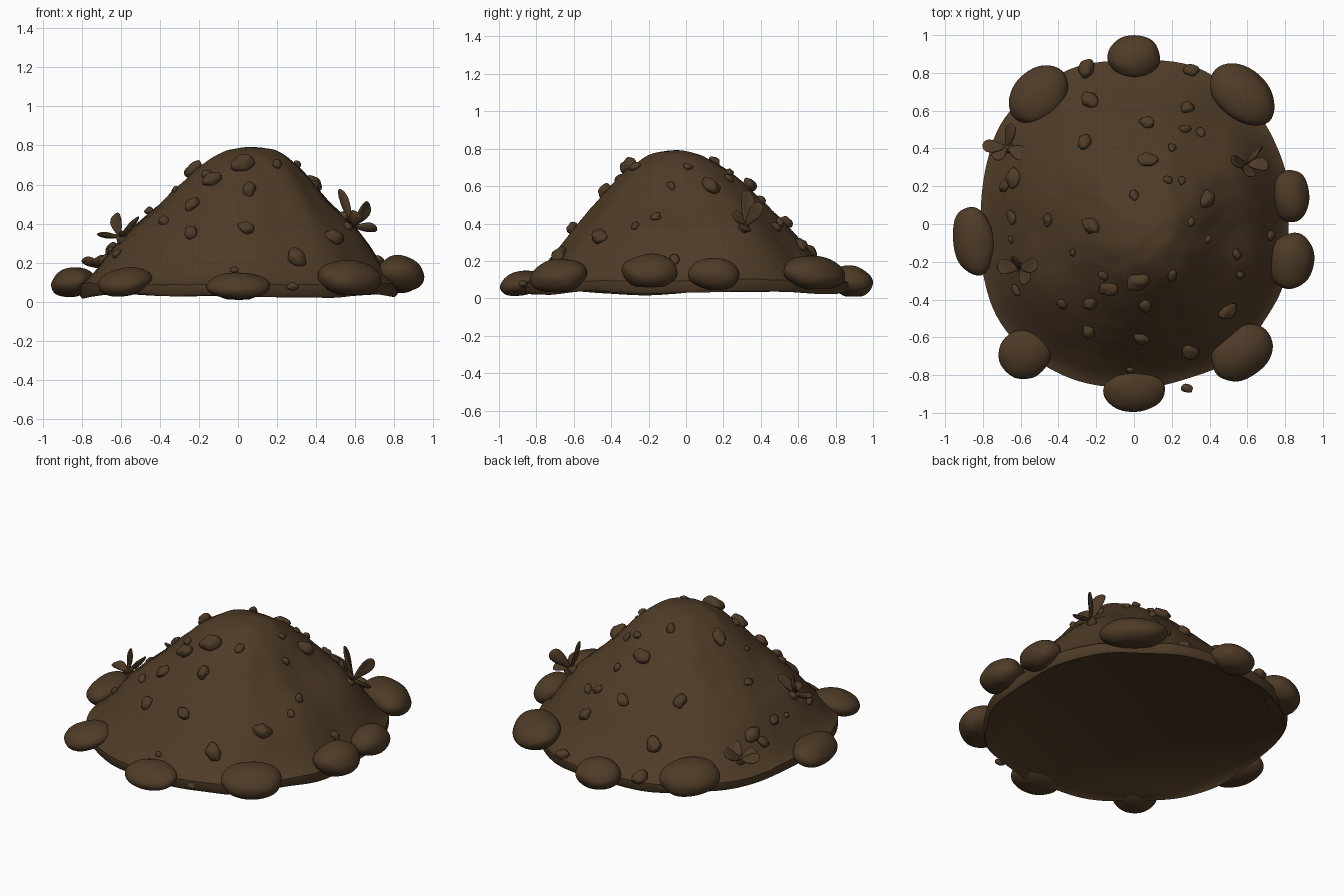
import bpy, bmesh, math, random
from mathutils import Vector, Matrix, noise
from mathutils.bvhtree import BVHTree

if "Cube" in bpy.data.objects:
    bpy.data.objects.remove(bpy.data.objects["Cube"])

random.seed(4)
soil = bpy.data.materials.new("soil_brown")
soil.diffuse_color = (0.078, 0.044, 0.020, 1)
soil.use_nodes = True
soil.node_tree.nodes["Principled BSDF"].inputs["Base Color"].default_value = soil.diffuse_color
PEAK = Vector((0.08, -0.06))


def finish(bm, name):
    bmesh.ops.recalc_face_normals(bm, faces=bm.faces)
    for f in bm.faces:
        f.smooth = True
    me = bpy.data.meshes.new(name)
    bm.to_mesh(me)
    me.materials.append(soil)
    ob = bpy.data.objects.new(name, me)
    bpy.context.collection.objects.link(ob)
    bpy.context.view_layer.objects.active = ob
    ob.select_set(True)
    bpy.ops.object.shade_smooth_by_angle(angle=math.radians(50))
    ob.select_set(False)
    return ob


# Mound: polar grid driven by a height profile
PROFILE = [(0, .795), (.1, .785), (.2, .755), (.35, .665), (.5, .53), (.65, .39),
           (.78, .25), (.9, .135), (1, .075)]


def height(t):
    for (a, za), (b, zb) in zip(PROFILE, PROFILE[1:]):
        if t <= b:
            return za + (zb - za) * (t - a) / (b - a)
    return PROFILE[-1][1]


def smooth_height(t):
    return sum(height(min(1, abs(t + d))) for d in (-.06, -.03, 0, .03, .06)) / 5


def outline(a):
    r = 0.865 - 0.045 * math.cos(a) ** 2 + 0.04 * abs(math.sin(2 * a)) ** 1.5
    r += 0.025 * noise.noise((2.5 * math.cos(a), 2.5 * math.sin(a), 3))
    return Vector((math.cos(a), math.sin(a))) * r


def mound_point(t, a):
    p = PEAK * (1 - t) + outline(a) * t
    side = math.exp(-((t - .77) / .16) ** 2)
    z = smooth_height(t) + 0.055 * side * math.cos(a) ** 2
    z += 0.05 * math.exp(-((p.x - .55) ** 2 + (p.y - .3) ** 2) / .03)
    z += 0.022 * noise.noise((p.x * 4, p.y * 4, 1.3)) * (1 - t * .6)
    z += 0.006 * noise.noise((p.x * 13, p.y * 13, 5))
    return Vector((p.x, p.y, z))


N, RINGS = 128, 44
bm = bmesh.new()
top = bm.verts.new(mound_point(0, 0))
rings = []
for i in range(1, RINGS + 4):
    ring = []
    for j in range(N):
        a = math.tau * j / N
        p = mound_point(min(1, i / RINGS), a)
        wave = 0.03 + 0.025 * noise.noise((2 * math.cos(a), 2 * math.sin(a), 9))
        if i == RINGS + 1:      # rolled lip under the edge
            p.z = wave + .015
        elif i == RINGS + 2:
            p = Vector((p.x * .985, p.y * .985, wave))
        elif i == RINGS + 3:
            p = Vector((p.x * .95, p.y * .95, .05))
        ring.append(bm.verts.new(p))
    rings.append(ring)
for j in range(N):
    k = (j + 1) % N
    bm.faces.new((top, rings[0][j], rings[0][k]))
    for r0, r1 in zip(rings, rings[1:]):
        bm.faces.new((r0[j], r1[j], r1[k], r0[k]))
bm.faces.new(rings[-1])
bmesh.ops.recalc_face_normals(bm, faces=bm.faces)
tree = BVHTree.FromBMesh(bm)
finish(bm, "mound")


def ground(x, y):
    hit = tree.ray_cast(Vector((x, y, 3)), Vector((0, 0, -1)))
    if hit[0] is None:
        return Vector((x, y, .07)), Vector((0, 0, 1))
    return hit[0], hit[1]


def blob(bm, mat, subdiv, rough, freq=1.2):
    vs = bmesh.ops.create_icosphere(bm, subdivisions=subdiv, radius=1)["verts"]
    seed = Vector((random.random() * 50, random.random() * 50, 0))
    for v in vs:
        v.co *= 1 + rough * noise.noise(v.co * freq + seed)
        v.co = mat @ v.co


# Rim stones: x, y, z, long radius, short radius, height radius, turn
STONES = [(0, .885, .09, .14, .115, .085, 0), (.575, .685, .135, .195, .14, .09, -40),
          (.83, .15, .13, .14, .10, .085, 90), (.835, -.195, .145, .15, .12, .09, 80),
          (.575, -.68, .12, .18, .135, .09, 38), (0, -.88, .08, .165, .12, .065, 0),
          (-.58, -.69, .10, .14, .13, .07, 20), (-.85, -.09, .10, .185, .11, .075, 97),
          (-.505, .685, .125, .175, .135, .095, 50)]
for n, (x, y, z, a, b, c, turn) in enumerate(STONES):
    bm = bmesh.new()
    out = Vector((-y, x, 0)).normalized()
    m = (Matrix.Translation((x, y, z)) @ Matrix.Rotation(math.radians(14), 4, out)
         @ Matrix.Rotation(math.radians(turn), 4, 'Z') @ Matrix.Diagonal((a, b, c, 1)))
    blob(bm, m, 4, .07)
    for v in bm.verts:       # flattened underside
        floor = max(.01, z - .085)
        if v.co.z < floor:
            v.co.z = floor - (floor - v.co.z) * .15
    finish(bm, f"rim_stone_{n + 1}")

# Pebbles set into the slope: x, y, size
PEBBLES = [(-.23, .65, 5), (.28, .61, 4), (.07, .53, 4), (-.26, .43, 4.5), (.07, .33, 5),
           (.38, .13, 5), (.3, .01, 2.5), (.39, -.08, 2.5), (.54, -.16, 3), (.72, -.06, 3),
           (-.64, .035, 3.5), (-.65, -.08, 2), (-.45, .02, 3), (-.22, -.01, 5), (-.32, -.15, 2),
           (-.16, -.27, 2.8), (.02, -.3, 6), (-.13, -.34, 5), (.2, -.27, 3), (-.23, -.42, 4),
           (.06, -.43, 4), (-.24, -.57, 4), (.04, -.6, 4), (.3, -.67, 5.5), (.49, -.46, 5),
           (-.38, -.42, 3), (-.63, .24, 5), (-.68, .2, 3.5), (.28, -.87, 3), (.3, .81, 4),
           (-.25, .82, 5), (-.02, -.77, 2), (.27, .5, 3), (.35, .48, 3), (.2, .4, 2.5),
           (.18, .23, 2.5), (.25, .23, 2.5), (0, .15, 3), (.56, -.27, 2.5), (-.62, -.35, 3)]
bm = bmesh.new()
for x, y, s in PEBBLES:
    s /= 100
    loc, nor = ground(x, y)
    rot = nor.to_track_quat('Z', 'Y').to_matrix().to_4x4()
    m = (Matrix.Translation(loc + nor * s * .25) @ rot
         @ Matrix.Rotation(random.uniform(0, 6.28), 4, 'Z')
         @ Matrix.Diagonal((s * 1.05, s * .8, s * .65, 1)))
    blob(bm, m, 3, .3)
finish(bm, "pebbles")


# Leaf: flattened blob, narrow at the stem and flared, cupped at the tip
def leaf(bm, base, tip, width, up):
    d = Vector(tip)
    side = d.cross(up).normalized()
    nor = side.cross(d).normalized()
    for v in bmesh.ops.create_icosphere(bm, subdivisions=3, radius=1)["verts"]:
        t = (v.co.x + 1) / 2
        w = v.co.y * width * (.3 + .95 * t)
        lift = .022 * (abs(v.co.y) ** 2) * t + .02 * (t - .5) ** 2
        v.co = base + d * t + side * w + nor * (v.co.z * .013 + lift)


SPROUTS = [
    ("right", .575, .31, [(-.075, .01, .19), (.08, .09, .12), (.125, -.01, -.02), (.02, -.07, .07)]),
    ("front_left", -.59, -.235, [(-.12, .02, .01), (.10, .03, .10), (.05, -.07, .04), (-.02, .06, .12)]),
    ("back_left", -.66, .40, [(-.13, .0, .03), (.04, .12, .07), (.11, -.05, .07), (-.06, -.07, .04)])]
for name, x, y, tips in SPROUTS:
    bm = bmesh.new()
    loc, nor = ground(x, y)
    base = loc + nor * .02
    rot = nor.to_track_quat('Z', 'Y').to_matrix().to_4x4()
    blob(bm, Matrix.Translation(loc) @ rot @ Matrix.Diagonal((.03, .03, .04, 1)), 2, .2)
    for tip in tips:
        leaf(bm, base, tip, .045, nor + Vector((.1, .2, .3)))
    finish(bm, f"sprout_{name}")
